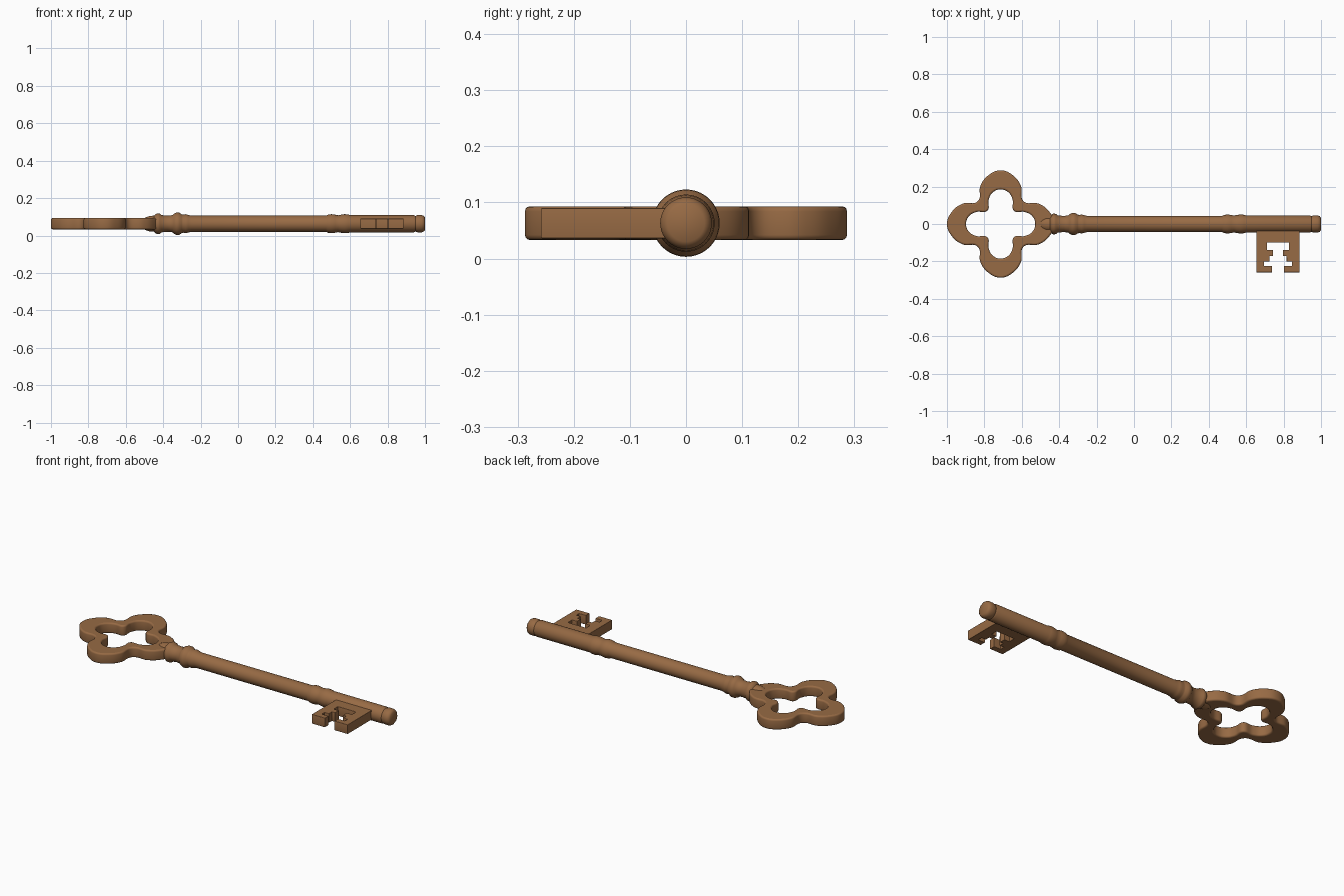
import bpy, bmesh, math
from mathutils import Matrix, Vector

cube = bpy.data.objects.get("Cube")
if cube:
    bpy.data.objects.remove(cube, do_unlink=True)

AXIS_Z = 0.063

# Aged bronze, the single colour
bronze = bpy.data.materials.new("aged_bronze")
bronze.use_nodes = True
colour = (0.31, 0.145, 0.058, 1)
bronze.diffuse_color = colour
bsdf = bronze.node_tree.nodes["Principled BSDF"]
bsdf.inputs["Base Color"].default_value = colour
bsdf.inputs["Roughness"].default_value = 0.6


def activate(obj):
    bpy.ops.object.select_all(action='DESELECT')
    obj.select_set(True)
    bpy.context.view_layer.objects.active = obj


def finish(obj, angle=40):
    obj.data.materials.clear()
    obj.data.materials.append(bronze)
    activate(obj)
    bpy.ops.object.shade_smooth_by_angle(angle=math.radians(angle))


def plate(name, outlines, half_height, bevel, smooth, location):
    """Flat plate with bevelled rims; inner outlines become holes."""
    curve = bpy.data.curves.new(name, 'CURVE')
    curve.dimensions = '2D'
    curve.fill_mode = 'BOTH'
    curve.extrude = half_height - bevel
    curve.bevel_depth = bevel
    curve.bevel_resolution = 2
    curve.offset = -bevel
    for points in outlines:
        spline = curve.splines.new('BEZIER' if smooth else 'POLY')
        target = spline.bezier_points if smooth else spline.points
        target.add(len(points) - 1)
        for p, (x, y) in zip(target, points):
            if smooth:
                p.co = (x, y, 0)
                p.handle_left_type = p.handle_right_type = 'AUTO'
            else:
                p.co = (x, y, 0, 1)
        spline.use_cyclic_u = True
        spline.resolution_u = 8
    obj = bpy.data.objects.new(name, curve)
    bpy.context.collection.objects.link(obj)
    obj.location = location
    activate(obj)
    bpy.ops.object.convert(target='MESH')
    finish(bpy.context.object)


def four_lobes(half_lobe, tip, notch):
    """Closed outline of four equal lobes, each mirrored about its axis."""
    lobe = [(a, -w) for a, w in half_lobe] + [(tip, 0)]
    lobe += list(reversed(half_lobe)) + [(notch, notch)]
    points = []
    for k in range(4):
        turn = Matrix.Rotation(k * math.pi / 2, 2)
        points += [turn @ Vector(p) for p in lobe]
    return points


# Bow: four-lobed handle with a matching opening
outer = four_lobes([(0.205, 0.108), (0.26, 0.066)], 0.287, 0.122)
inner = four_lobes([(0.13, 0.064), (0.168, 0.043)], 0.185, 0.071)
plate("bow", [outer, inner], 0.03, 0.009, True, (-0.713, 0, AXIS_Z))

# Bit: toothed plate with a stepped keyhole slot, mirrored about its middle
half_bit = [(0.115, -0.02), (0.115, -0.258), (0.031, -0.258), (0.031, -0.225),
            (0.074, -0.225), (0.074, -0.2), (0.046, -0.2), (0.046, -0.172),
            (0.026, -0.172), (0.026, -0.138), (0.058, -0.138), (0.058, -0.1)]
bit_outline = half_bit + [(-x, y) for x, y in reversed(half_bit)]
plate("bit", [bit_outline], 0.027, 0.002, False, (0.77, 0, AXIS_Z))

# Shaft: turned profile (position along the axis, radius)
profile = [(-0.515, 0.015), (-0.495, 0.034), (-0.47, 0.042), (-0.448, 0.043),
           (-0.442, 0.05), (-0.43, 0.056), (-0.418, 0.054), (-0.408, 0.046),
           (-0.375, 0.043), (-0.35, 0.046), (-0.342, 0.054), (-0.328, 0.06),
           (-0.314, 0.059), (-0.302, 0.051), (-0.294, 0.048), (-0.28, 0.051),
           (-0.266, 0.047), (-0.25, 0.043), (0.47, 0.043), (0.48, 0.048),
           (0.5, 0.051), (0.52, 0.048), (0.535, 0.045), (0.55, 0.048),
           (0.57, 0.051), (0.59, 0.049), (0.6, 0.046), (0.94, 0.046),
           (0.949, 0.042), (0.96, 0.046), (0.982, 0.046), (0.993, 0.042),
           (1.0, 0.033)]
SIDES = 40
bm = bmesh.new()
rings = []
for x, r in profile:
    angles = [2 * math.pi * i / SIDES for i in range(SIDES)]
    rings.append([bm.verts.new((x, r * math.cos(a), r * math.sin(a))) for a in angles])
for a, b in zip(rings, rings[1:]):
    for i in range(SIDES):
        j = (i + 1) % SIDES
        bm.faces.new((a[i], a[j], b[j], b[i]))
bm.faces.new(rings[0])
bm.faces.new(rings[-1])
bmesh.ops.recalc_face_normals(bm, faces=bm.faces)
mesh = bpy.data.meshes.new("shaft")
bm.to_mesh(mesh)
bm.free()
shaft = bpy.data.objects.new("shaft", mesh)
bpy.context.collection.objects.link(shaft)
shaft.location.z = AXIS_Z
finish(shaft)
